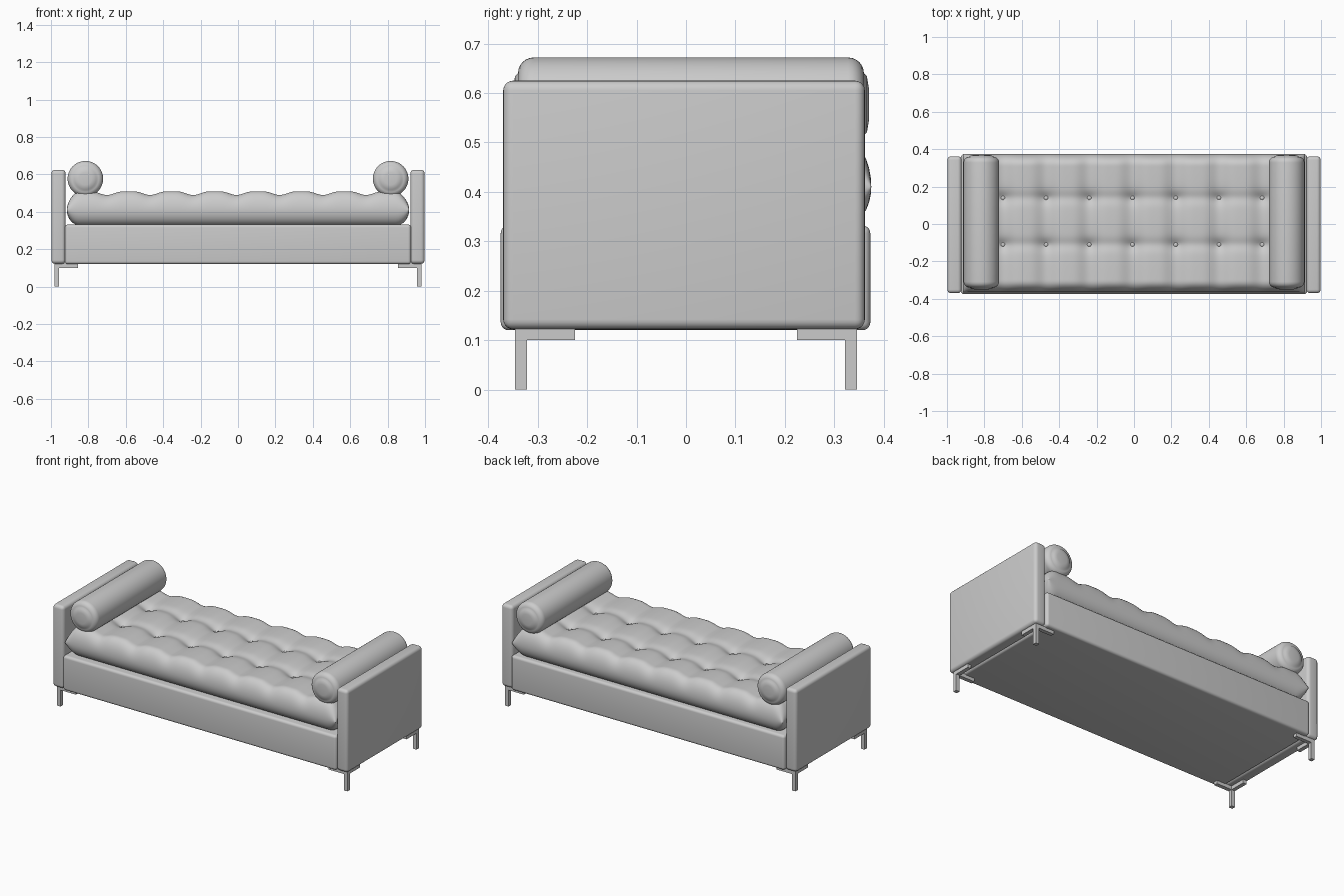
import bpy, bmesh, math

if "Cube" in bpy.data.objects:
    bpy.data.objects.remove(bpy.data.objects["Cube"], do_unlink=True)

mat = bpy.data.materials.new("grey upholstery")
mat.use_nodes = True
mat.diffuse_color = (0.6, 0.6, 0.6, 1)
mat.node_tree.nodes["Principled BSDF"].inputs["Base Color"].default_value = (0.6, 0.6, 0.6, 1)


def finish(name, bm, angle=40):
    bmesh.ops.recalc_face_normals(bm, faces=bm.faces)
    mesh = bpy.data.meshes.new(name)
    bm.to_mesh(mesh)
    bm.free()
    mesh.materials.append(mat)
    ob = bpy.data.objects.new(name, mesh)
    bpy.context.collection.objects.link(ob)
    bpy.ops.object.select_all(action="DESELECT")
    ob.select_set(True)
    bpy.context.view_layer.objects.active = ob
    bpy.ops.object.shade_smooth_by_angle(angle=math.radians(angle))
    return ob


def add_box(bm, lo, hi):
    verts = bmesh.ops.create_cube(bm, size=1)["verts"]
    for v in verts:
        for k in range(3):
            v.co[k] = (lo[k] + hi[k]) / 2 + v.co[k] * (hi[k] - lo[k])


def soft_box(name, lo, hi, radius):
    bm = bmesh.new()
    add_box(bm, lo, hi)
    bmesh.ops.bevel(bm, geom=bm.edges[:], offset=radius, segments=5,
                    profile=0.5, affect="EDGES")
    return finish(name, bm)


def axis_samples(half, radius, count):
    """Even samples in the middle, closing up around the rounded rim."""
    flat = half - radius
    rim = [flat + radius * math.sin(math.pi / 2 * k / 8) for k in range(1, 9)]
    mid = [-flat + 2 * flat * k / count for k in range(count + 1)]
    return [-r for r in reversed(rim)] + mid + rim


def rim_height(p, half, radius):
    t = max(0, (abs(p) - half + radius) / radius)
    return math.sqrt(max(0, 1 - t * t))


# Tufting layout
PITCH = 0.231
BUTTON_X = [-0.008 + PITCH * k for k in range(-3, 4)]
BUTTON_Y = [-0.11, 0.14]


def tuft(x, y):
    """Depth of the pulled-in surface: cross grooves, row grooves and dimples."""
    phase = (x - BUTTON_X[0]) / PITCH
    groove = 0.5 + 0.5 * math.cos(2 * math.pi * phase)
    depth = 0.02 * groove ** 2
    for by in BUTTON_Y:
        depth += 0.008 * math.exp(-((y - by) / 0.03) ** 2)
        for bx in BUTTON_X:
            r = math.hypot((x - bx) / 1.2, y - by)
            depth += 0.026 * math.exp(-r / 0.035)
    return depth


# Seat cushion: two rounded shells meeting at the side seam
HX, HY, CY, MID, TOP, BOTTOM = 0.915, 0.37, 0.005, 0.41, 0.1, 0.082
bm = bmesh.new()
xs, ys = axis_samples(HX, 0.07, 140), axis_samples(HY, 0.06, 60)
for side in (1, -1):
    grid = []
    for x in xs:
        row = []
        for y in ys:
            h = rim_height(x, HX, 0.07) * rim_height(y, HY, 0.06)
            z = MID + h * (TOP - tuft(x, y + CY)) if side > 0 else MID - h * BOTTOM
            row.append(bm.verts.new((x, y + CY, z)))
        grid.append(row)
    for i in range(len(xs) - 1):
        for j in range(len(ys) - 1):
            bm.faces.new((grid[i][j], grid[i + 1][j], grid[i + 1][j + 1], grid[i][j + 1]))
bmesh.ops.remove_doubles(bm, verts=bm.verts[:], dist=0.0001)
finish("seat_cushion", bm, 70)

# Cushion buttons
bm = bmesh.new()
for bx in BUTTON_X:
    for by in BUTTON_Y:
        ball = bmesh.ops.create_uvsphere(bm, u_segments=16, v_segments=8, radius=0.013)["verts"]
        for v in ball:
            v.co.z *= 0.6
            v.co += type(v.co)((bx, by, MID + TOP - tuft(bx, by) + 0.004))
finish("cushion_buttons", bm)

# Base frame
soft_box("base_frame", (-0.925, -0.375, 0.12), (0.925, 0.373, 0.332), 0.016)

# Domed bolster profile as (radius, distance along), turned around the y axis
R, HALF, SEG = 0.095, 0.36, 48
half_profile = [(R * 0.35, HALF), (R * 0.6, HALF - 0.004)]
for k in range(7):
    a = math.pi / 2 * (1 - k / 6)
    half_profile.append((R - 0.032 + 0.032 * math.cos(a), HALF - 0.042 + 0.032 * math.sin(a)))
profile = half_profile + [(r, -d) for r, d in reversed(half_profile)]

for label, s in (("left", 1), ("right", -1)):
    # Side panels
    x0, x1 = sorted((s * 0.922, s * 0.998))
    soft_box(label + "_side_panel", (x0, -0.37, 0.122), (x1, 0.362, 0.625), 0.02)

    # Bolsters
    bm = bmesh.new()
    rings = []
    for r, d in profile:
        rings.append([bm.verts.new((s * 0.816 + r * math.cos(2 * math.pi * k / SEG), 0.01 + d,
                                    0.577 + r * math.sin(2 * math.pi * k / SEG)))
                      for k in range(SEG)])
    for a, b in zip(rings, rings[1:]):
        for k in range(SEG):
            n = (k + 1) % SEG
            bm.faces.new((a[k], a[n], b[n], b[k]))
    bm.faces.new(rings[0])
    bm.faces.new(rings[-1])
    finish(label + "_bolster", bm)

    # Legs: a post with two mounting bars under the frame
    for end, t in (("front", -1), ("back", 1)):
        bm = bmesh.new()
        for far_x, far_y, low, high in ((0.958, 0.322, 0, 0.122),
                                        (0.855, 0.322, 0.1, 0.123),
                                        (0.958, 0.225, 0.1, 0.123)):
            px, py = sorted((s * far_x, s * 0.982)), sorted((t * far_y, t * 0.346))
            add_box(bm, (px[0], py[0], low), (px[1], py[1], high))
        finish(label + "_" + end + "_leg", bm)
